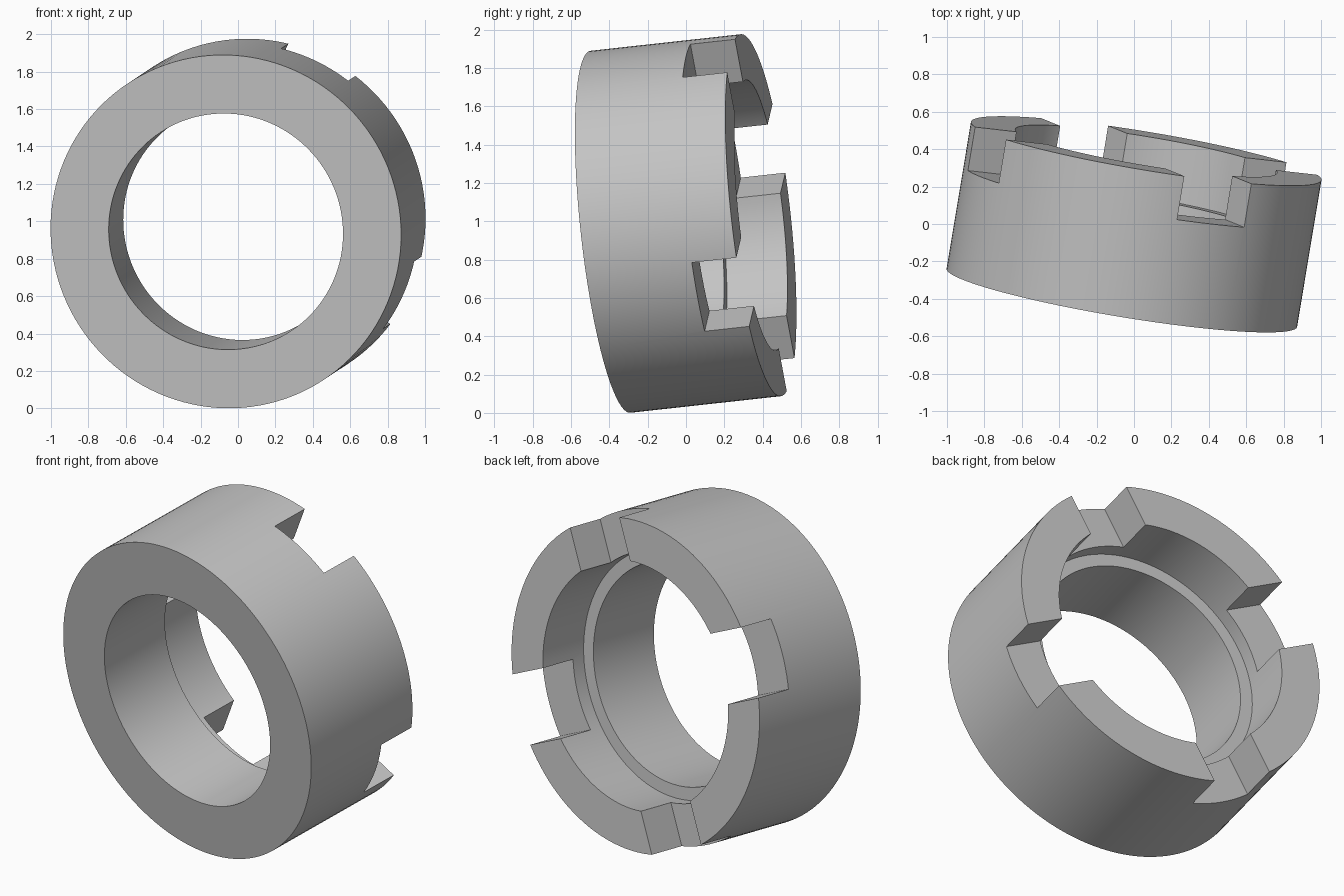
import bpy, bmesh, math
from mathutils import Matrix, Vector

cube = bpy.data.objects.get("Cube")
if cube:
    bpy.data.objects.remove(cube, do_unlink=True)

OUTER, COUNTERBORE, BORE = 0.95, 0.71, 0.635
LENGTH, STEP, NOTCH_FLOOR = 0.80, 0.478, 0.563
NOTCH_WIDTH, NOTCH_ANGLE = 0.40, 24.7

grey = bpy.data.materials.new("plain_grey")
grey.use_nodes = True
grey.diffuse_color = (0.55, 0.55, 0.55, 1)
grey.node_tree.nodes["Principled BSDF"].inputs["Base Color"].default_value = grey.diffuse_color


def make_object(name, bm):
    bmesh.ops.recalc_face_normals(bm, faces=bm.faces)
    mesh = bpy.data.meshes.new(name)
    bm.to_mesh(mesh)
    bm.free()
    mesh.materials.append(grey)
    obj = bpy.data.objects.new(name, mesh)
    bpy.context.collection.objects.link(obj)
    return obj


# Ring body: stepped section turned around the local y axis
bm = bmesh.new()
section = [(BORE, 0), (OUTER, 0), (OUTER, LENGTH), (COUNTERBORE, LENGTH),
           (COUNTERBORE, STEP), (BORE, STEP)]
verts = [bm.verts.new((r, y, 0)) for r, y in section]
edges = [bm.edges.new((a, b)) for a, b in zip(verts, verts[1:] + verts[:1])]
bmesh.ops.spin(bm, geom=verts + edges, cent=(0, 0, 0), axis=(0, 1, 0),
               angle=math.tau, steps=128, use_merge=True)
bmesh.ops.remove_doubles(bm, verts=bm.verts, dist=1e-5)
ring = make_object("notched_ring", bm)

# Four straight-sided notches through the rear rim
bm = bmesh.new()
for i in range(4):
    turn = Matrix.Rotation(math.radians(NOTCH_ANGLE + 90 * i), 4, 'Y')
    place = Matrix.Translation((0, NOTCH_FLOOR + 0.25, 0.8))
    size = Matrix.Diagonal((NOTCH_WIDTH, 0.5, 0.8, 1))
    bmesh.ops.create_cube(bm, size=1, matrix=turn @ place @ size)
cutter = make_object("notch_cutter", bm)
cutter.hide_render = True

cut = ring.modifiers.new("notches", 'BOOLEAN')
cut.operation = 'DIFFERENCE'
cut.solver = 'EXACT'
cut.object = cutter
bpy.ops.object.select_all(action='DESELECT')
bpy.context.view_layer.objects.active = ring
ring.select_set(True)
bpy.ops.object.modifier_apply(modifier=cut.name)
bpy.data.objects.remove(cutter, do_unlink=True)

# Tilt the ring axis and set it in place
axis = Vector((0.163, 0.981, 0.108)).normalized()
side = (Vector((1, 0, 0)) - axis * axis.x).normalized()
up = side.cross(axis)
tilt = Matrix((side, axis, up)).transposed().to_4x4()
ring.data.transform(Matrix.Translation((-0.065, -0.394, 0.945)) @ tilt)
bpy.ops.object.shade_smooth_by_angle(angle=math.radians(30))
